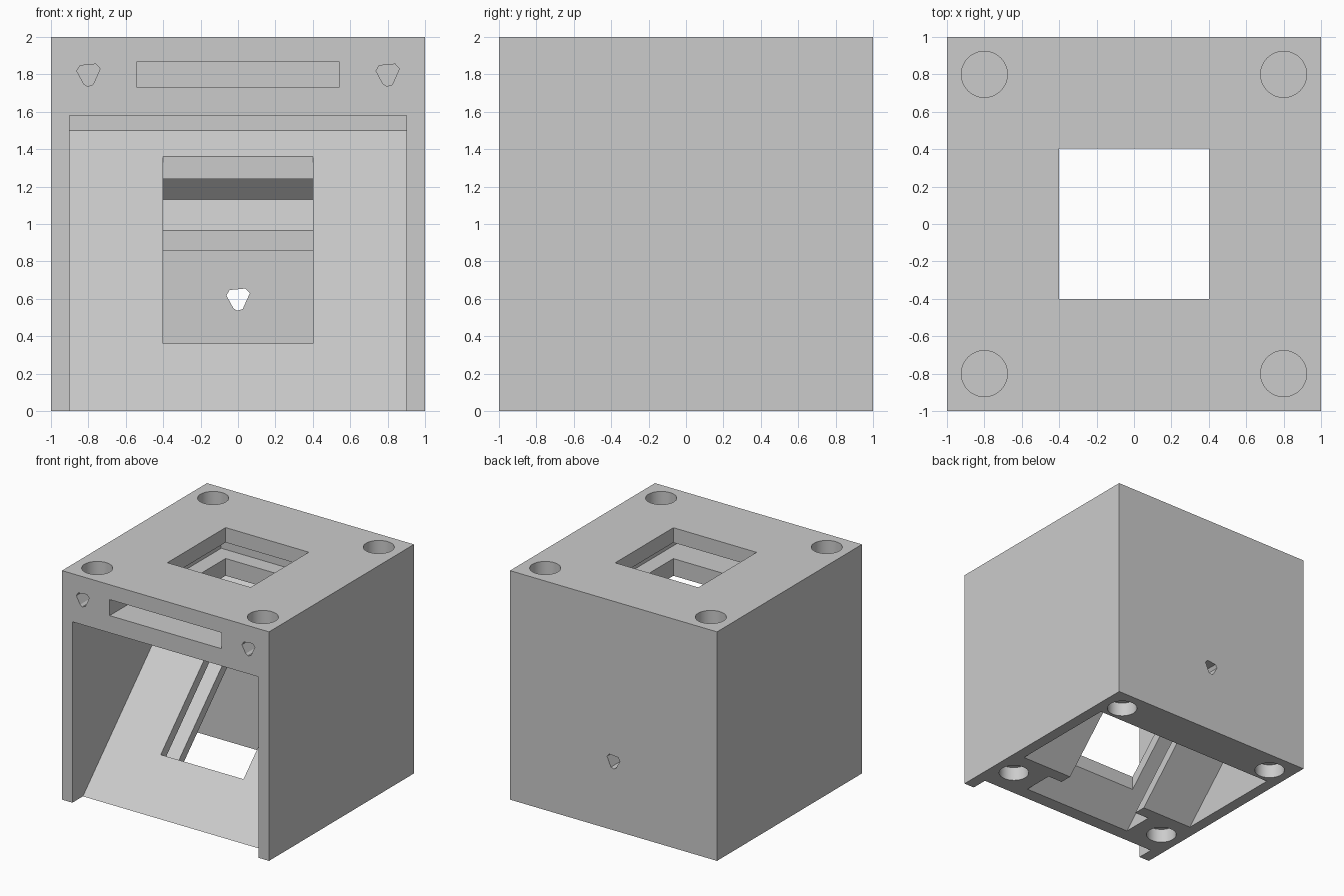
import bpy, bmesh, math

cube = bpy.data.objects.get("Cube")
if cube:
    bpy.data.objects.remove(cube, do_unlink=True)

grey = bpy.data.materials.new("plain grey")
grey.use_nodes = True
grey.diffuse_color = (0.6, 0.6, 0.6, 1)
grey.node_tree.nodes["Principled BSDF"].inputs["Base Color"].default_value = (0.6, 0.6, 0.6, 1)


def prism(name, axis, outline, lo, hi):
    """Extrude a 2D outline along one axis; outline uses the other two axes in order."""
    def place(p, t):
        co = list(p)
        co.insert("xyz".index(axis), t)
        return co
    bm = bmesh.new()
    base = bm.faces.new([bm.verts.new(place(p, lo)) for p in outline])
    moved = bmesh.ops.extrude_face_region(bm, geom=[base])["geom"]
    shift = place((0, 0), hi - lo)
    bmesh.ops.translate(bm, vec=shift, verts=[g for g in moved if isinstance(g, bmesh.types.BMVert)])
    bmesh.ops.recalc_face_normals(bm, faces=bm.faces)
    mesh = bpy.data.meshes.new(name)
    bm.to_mesh(mesh)
    bm.free()
    mesh.materials.append(grey)
    obj = bpy.data.objects.new(name, mesh)
    bpy.context.collection.objects.link(obj)
    return obj


def rect(u, v):
    return [(u[0], v[0]), (u[1], v[0]), (u[1], v[1]), (u[0], v[1])]


def circle(cx, cy, r, n=48):
    return [(cx + r * math.cos(2 * math.pi * i / n), cy + r * math.sin(2 * math.pi * i / n)) for i in range(n)]


def pin(cx, cz):
    shape = [(-.062, .018), (-.045, .047), (.04, .055), (.063, .03), (.025, -.055), (-.005, -.064), (-.025, -.05)]
    return [(cx + u, cz + v) for u, v in shape]


body = prism("housing", "z", rect((-1, 1), (-1, 1)), 0, 2)

SLOPE, BACK, UNDER = .855, .645, .35   # sloped planes are z = y + offset
SLOT_LOW, SLOT_HIGH, SLOT_END = .46, .735, 1.8

cutters = [
    # open front above the sloped plate
    prism("front_opening", "x", [(-1.1, 1.58), (BACK, 1.58), (BACK, BACK + SLOPE),
                                 (-.1 - SLOPE, -.1), (-1.1, -.1)], -.9, .9),
    # cavity beneath the sloped plate
    prism("rear_cavity", "x", [(-.1 - UNDER, -.1), (BACK, -.1), (BACK, BACK + UNDER)], -.9, .9),
    # sloped pane slot inside the plate
    prism("pane_slot", "x", [(-.1 - SLOT_LOW, -.1), (-.1 - SLOT_HIGH, -.1),
                             ((SLOT_END - SLOT_HIGH) / 2, (SLOT_END + SLOT_HIGH) / 2),
                             ((SLOT_END - SLOT_LOW) / 2, (SLOT_END + SLOT_LOW) / 2)], -.54, .54),
    # window through the plate and roof
    prism("plate_window", "z", rect((-.4, .4), (-.495, .505)), -.1, 1.45),
    prism("roof_window", "z", rect((-.402, .402), (-.4, .403)), 1.5, 2.1),
    # flat drawer slot in the roof
    prism("roof_slot", "y", rect((-.54, .54), (1.73, 1.87)), -1.1, .54),
    # small hole through the back wall
    prism("back_pinhole", "y", pin(0, .6), .5, 1.1),
]

# round sockets and front pin holes
for x in (-.8, .8):
    cutters.append(prism("front_pin_hole", "y", pin(x, 1.8), -1.1, -.85))
    for y in (-.8, .8):
        cutters.append(prism("top_socket", "z", circle(x, y, .123), 1.87, 2.1))
    for y in (-.6, .8):
        cutters.append(prism("base_socket", "z", circle(x, y, .123), -.1, .122))

bpy.context.view_layer.objects.active = body
for cutter in cutters:
    cutter.hide_render = True
    mod = body.modifiers.new(cutter.name, "BOOLEAN")
    mod.operation = "DIFFERENCE"
    mod.solver = "EXACT"
    mod.object = cutter
    bpy.ops.object.modifier_apply(modifier=mod.name)
    bpy.data.objects.remove(cutter, do_unlink=True)

# smooth sockets, sharp edges elsewhere
bpy.ops.object.select_all(action="DESELECT")
body.select_set(True)
bpy.ops.object.shade_smooth_by_angle(angle=math.radians(25))
